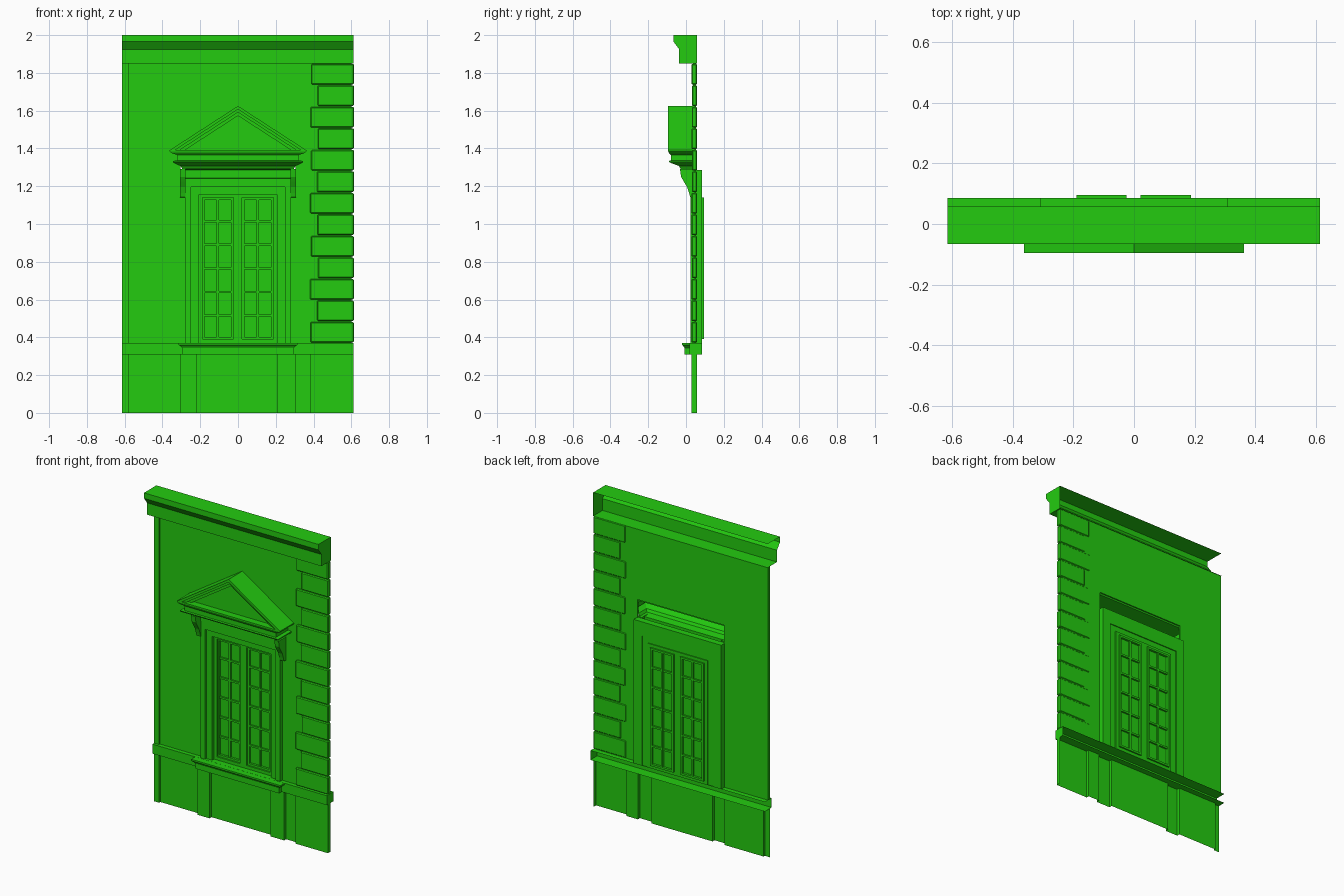
import bpy, bmesh, random

random.seed(4)
if "Cube" in bpy.data.objects:
    bpy.data.objects.remove(bpy.data.objects["Cube"], do_unlink=True)

green = bpy.data.materials.new("bright_green")
green.use_nodes = True
COLOUR = (0.017, 0.6, 0.005, 1)
green.diffuse_color = COLOUR
green.node_tree.nodes["Principled BSDF"].inputs["Base Color"].default_value = COLOUR

LEFT, RIGHT = -0.615, 0.612


def finish(name, bm, solid=True):
    if solid:
        bmesh.ops.recalc_face_normals(bm, faces=bm.faces[:])
    mesh = bpy.data.meshes.new(name)
    bm.to_mesh(mesh)
    bm.free()
    mesh.materials.append(green)
    obj = bpy.data.objects.new(name, mesh)
    bpy.context.collection.objects.link(obj)
    return obj


def prism(name, outline, lo, hi, axis="y"):
    """Extrude an outline: (x, z) along y, or (y, z) along x."""
    bm = bmesh.new()
    place = (lambda p, d: (p[0], d, p[1])) if axis == "y" else (lambda p, d: (d, p[0], p[1]))
    a = [bm.verts.new(place(p, lo)) for p in outline]
    b = [bm.verts.new(place(p, hi)) for p in outline]
    bm.faces.new(a)
    bm.faces.new(b[::-1])
    for i in range(len(a)):
        j = (i + 1) % len(a)
        bm.faces.new((a[i], a[j], b[j], b[i]))
    return finish(name, bm)


def box(name, x0, x1, y0, y1, z0, z1):
    return prism(name, [(x0, z0), (x1, z0), (x1, z1), (x0, z1)], y0, y1)


def loft(name, rows, cap=False):
    """Open shell through rows running left to right, bottom row first."""
    bm = bmesh.new()
    grid = [[bm.verts.new(p) for p in row] for row in rows]
    for r, s in zip(grid, grid[1:]):
        for i in range(len(r) - 1):
            bm.faces.new((r[i], r[i + 1], s[i + 1], s[i]))
    if cap:
        bm.faces.new([row[-1] for row in grid][::-1])
    return finish(name, bm, False)


def long_shell(name, profile):
    """Full-width hollow moulding, open at the back."""
    return loft(name, [[(LEFT, y, z), (RIGHT, y, z)] for y, z in profile], cap=True)


def returned_moulding(name, profile, back):
    """Moulding whose ends turn back to the wall; profile is (half width, y, z)."""
    return loft(name, [[(-w, back, z), (-w, y, z), (w, y, z), (w, back, z)]
                       for w, y, z in profile])


def door_frame(name, w_out, w_in, z0, top_out, top_in, y0, y1):
    """Three-sided frame around the opening."""
    return prism(name, [(-w_out, z0), (-w_in, z0), (-w_in, top_in), (w_in, top_in),
                        (w_in, z0), (w_out, z0), (w_out, top_out), (-w_out, top_out)], y0, y1)


# Plinth: folded sheet with two pilasters and a corner block
BACK, PIL, CORNER = 0.048, 0.028, 0.03
plan = [(LEFT, 0.036), (-0.58, 0.036), (-0.58, BACK), (-0.305, BACK), (-0.305, PIL),
        (-0.22, PIL), (-0.22, BACK), (0.21, BACK), (0.21, PIL), (0.305, PIL),
        (0.305, BACK), (0.385, BACK), (0.385, CORNER), (RIGHT, CORNER), (RIGHT, 0.057)]
loft("plinth", [[(x, y, z) for x, y in plan] for z in (0, 0.31)])

# Wall with the window opening, and its edge strip
prism("wall", [(LEFT, 0.37), (-0.305, 0.37), (-0.305, 1.4), (0.305, 1.4), (0.305, 0.37),
               (0.6, 0.37), (0.6, 1.85), (LEFT, 1.85)], 0.044, 0.054)
box("wall_edge_strip", LEFT, -0.58, 0.036, 0.046, 0.37, 1.85)

# Full-width mouldings
long_shell("sill_band", [(0.086, 0.31), (0.018, 0.31), (0.018, 0.37), (0.086, 0.37)])
long_shell("top_cornice", [(0.058, 1.85), (-0.036, 1.85), (-0.036, 1.925),
                           (-0.066, 1.965), (-0.066, 2.0), (0.058, 2.0)])

# Corner quoins, alternating long and short
ROWS = 13
step = (1.85 - 0.37) / ROWS
for i in range(ROWS):
    x0 = (0.385 if i % 2 == 0 else 0.42) + random.uniform(-0.004, 0.004)
    z0 = 0.37 + i * step
    q = box(f"quoin_{i + 1}", x0, 0.613, 0.028 + random.uniform(0, 0.004), 0.058,
            z0 + 0.002, z0 + step - 0.002)
    bevel = q.modifiers.new("worn_edges", "BEVEL")
    bevel.width = 0.005
    bevel.segments = 1

# Window sill
returned_moulding("window_sill", [(0.295, 0.017, 0.31), (0.295, -0.008, 0.31),
                                  (0.295, -0.008, 0.343), (0.303, -0.013, 0.352),
                                  (0.314, -0.022, 0.36), (0.314, -0.022, 0.37),
                                  (0.314, 0.017, 0.37)], 0.018)

# Window surround, stepping inwards
door_frame("surround_backing", 0.308, 0.25, 0.37, 1.285, 1.195, 0.045, 0.086)
door_frame("surround_outer", 0.28, 0.248, 0.37, 1.245, 1.195, 0.024, 0.06)
door_frame("surround_inner", 0.25, 0.207, 0.37, 1.197, 1.157, 0.036, 0.08)
door_frame("window_frame", 0.21, 0.187, 0.37, 1.16, 1.14, 0.055, 0.086)
box("window_frame_bottom", -0.19, 0.19, 0.055, 0.086, 0.37, 0.39)
box("window_mullion", -0.025, 0.022, 0.055, 0.086, 0.39, 1.14)

# Two casements with glazing bars
Z0, Z1, RIM = 0.39, 1.14, 0.013
for side, x0, x1 in (("right", -0.19, -0.025), ("left", 0.022, 0.187)):
    box(f"{side}_panes", x0, x1, 0.078, 0.081, Z0, Z1)
    for n, a, b in (("outer", x0, x0 + RIM), ("inner", x1 - RIM, x1)):
        box(f"{side}_casement_{n}_stile", a, b, 0.064, 0.095, Z0, Z1)
    for n, a in (("bottom", Z0), ("top", Z1 - RIM)):
        box(f"{side}_casement_{n}_rail", x0 + RIM, x1 - RIM, 0.064, 0.095, a, a + RIM)
    mid = (x0 + x1) / 2
    box(f"{side}_vertical_bar", mid - 0.006, mid + 0.006, 0.068, 0.093, Z0 + RIM, Z1 - RIM)
    for k in range(1, 6):
        z = Z0 + k * (Z1 - Z0) / 6
        box(f"{side}_glazing_bar_{k}", x0 + RIM, x1 - RIM, 0.068, 0.092, z - 0.006, z + 0.006)

# Scroll brackets
scroll = [(0.046, 1.14), (0.022, 1.142), (0.016, 1.165), (0.006, 1.195),
          (-0.012, 1.225), (-0.026, 1.25), (-0.032, 1.29), (0.046, 1.29)]
for side, x in (("right", -0.308), ("left", 0.278)):
    prism(f"{side}_bracket", scroll, x, x + 0.03, axis="x")

# Entablature over the window, hollow behind
returned_moulding("entablature", [
    (0.278, 0.026, 1.24), (0.278, 0.018, 1.243), (0.278, 0.018, 1.285), (0.295, -0.028, 1.292),
    (0.305, -0.038, 1.308), (0.318, -0.05, 1.312), (0.345, -0.088, 1.326), (0.345, -0.092, 1.334),
    (0.322, -0.08, 1.336), (0.322, -0.08, 1.365), (0.35, -0.09, 1.375), (0.363, -0.095, 1.385),
    (0.363, -0.095, 1.393), (0.363, 0.043, 1.393)], 0.044)

# Pediment: nested raking mouldings around a recessed triangle
BASE, APEX, HALF = 1.39, 1.625, 0.363
slope = (APEX - BASE) / HALF
drops = (0, 0.018, 0.034, 0.052)
for i, front in enumerate((-0.095, -0.084, -0.07)):
    outer, inner = APEX - drops[i], APEX - drops[i + 1]
    wo, wi = (outer - BASE) / slope, (inner - BASE) / slope
    prism(f"raking_moulding_{i + 1}", [(-wo, BASE), (0, outer), (wo, BASE),
                                       (wi, BASE), (0, inner), (-wi, BASE)], front, 0.046)
w = (APEX - drops[-1] - BASE) / slope
prism("pediment_panel", [(-w, BASE), (w, BASE), (0, APEX - drops[-1])], -0.05, 0.046)
